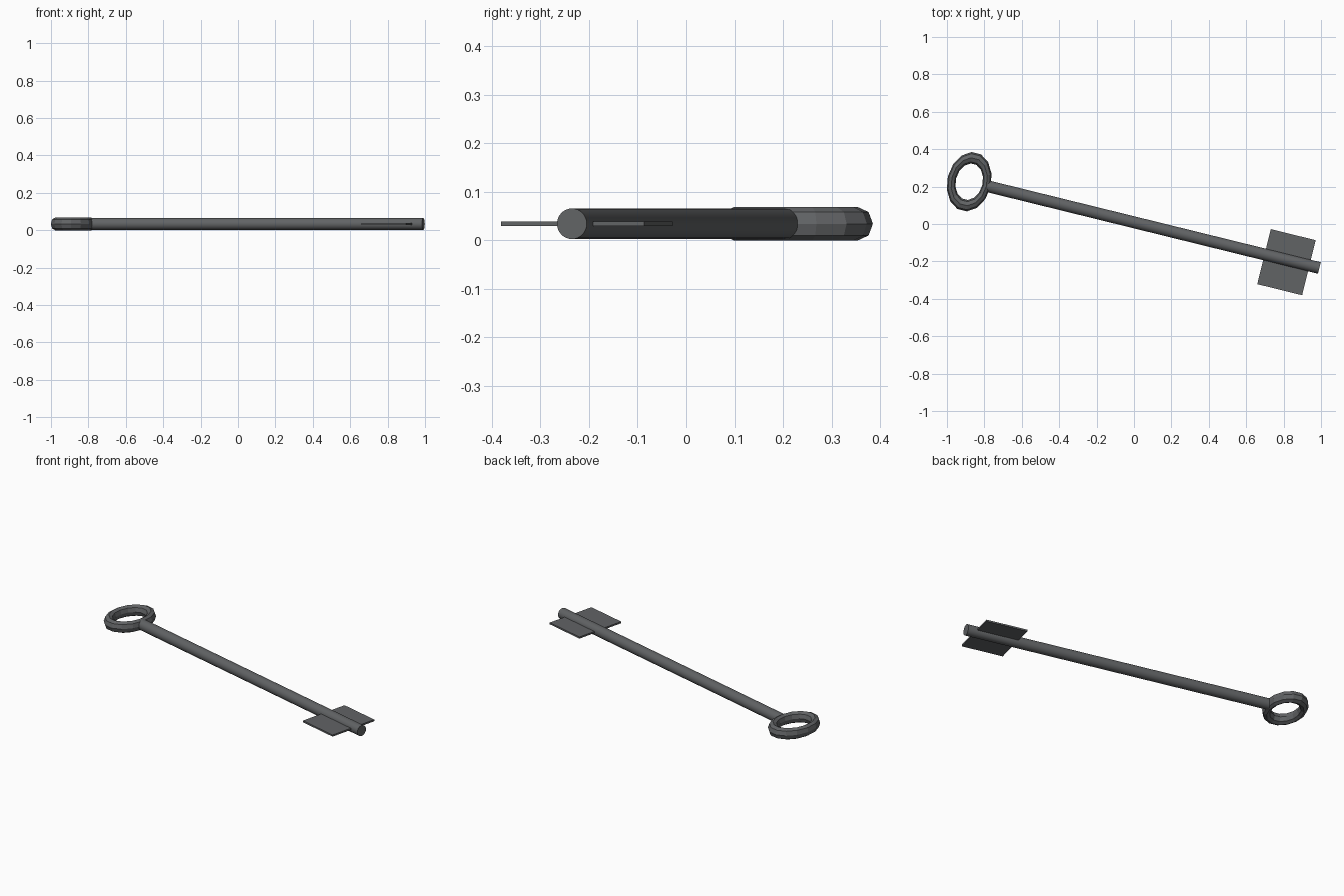
import bpy, math
from mathutils import Matrix, Vector

if "Cube" in bpy.data.objects:
    bpy.data.objects.remove(bpy.data.objects["Cube"])

iron = bpy.data.materials.new("dark_iron")
iron.diffuse_color = (0.12, 0.125, 0.13, 1)
iron.use_nodes = True
iron.node_tree.nodes["Principled BSDF"].inputs["Base Color"].default_value = iron.diffuse_color

ANGLE = math.atan2(-0.435, 1.766)      # the key lies turned on the ground
TIP = Vector((0.991, -0.235, 0.034))   # centre of the shaft's free end
FRAME = Matrix.Translation(TIP) @ Matrix.Rotation(ANGLE, 4, 'Z')


def place(name, local):
    """Name, colour and lay the active object in the key's own frame."""
    o = bpy.context.object
    o.name = name
    o.data.materials.append(iron)
    o.matrix_world = FRAME @ local
    return o


# Shaft: long round rod running along local x
LENGTH = 1.83
bpy.ops.mesh.primitive_cylinder_add(vertices=32, radius=0.0315, depth=LENGTH)
place("shaft", Matrix.Translation((-LENGTH / 2, 0, 0)) @ Matrix.Rotation(math.pi / 2, 4, 'Y'))
bpy.ops.object.shade_smooth_by_angle(angle=math.radians(30))

# Bow: faceted ring, squashed along the shaft
bpy.ops.mesh.primitive_torus_add(major_segments=14, minor_segments=8,
                                 major_radius=0.13, minor_radius=0.031)
place("bow_ring", Matrix.Translation((-1.928, 0, 0)) @ Matrix.Diagonal((0.73, 1, 1.1, 1)))

# Bit: thin plate crossing the shaft near its tip
bpy.ops.mesh.primitive_cube_add(size=1)
place("bit_plate", Matrix.Translation((-0.178, -0.012, 0)) @ Matrix.Diagonal((0.247, 0.303, 0.01, 1)))
